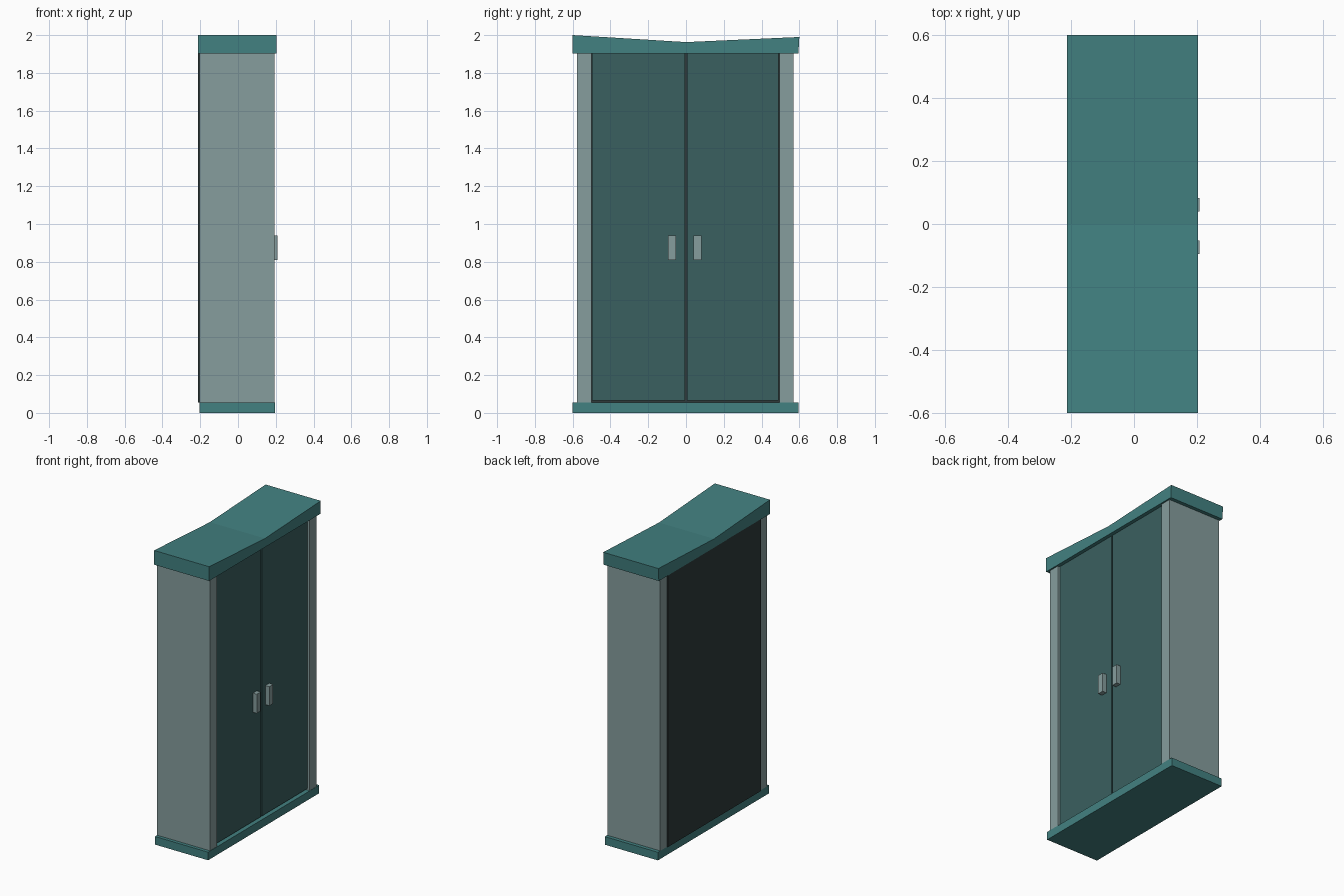
import bpy, bmesh

if "Cube" in bpy.data.objects:
    bpy.data.objects.remove(bpy.data.objects["Cube"])


def material(name, rgb):
    m = bpy.data.materials.new(name)
    m.diffuse_color = (*rgb, 1)
    m.use_nodes = True
    m.node_tree.nodes["Principled BSDF"].inputs["Base Color"].default_value = m.diffuse_color
    return m


teal = material("teal_trim", (0.055, 0.22, 0.22))
grey = material("pale_grey_green", (0.24, 0.34, 0.34))
dark = material("dark_green", (0.042, 0.115, 0.115))
black = material("dark_back", (0.028, 0.042, 0.042))


def extrude_profile(name, profile, x0, x1, mat):
    """Extrude a (y, z) outline along x."""
    bm = bmesh.new()
    face = bm.faces.new([bm.verts.new((x0, y, z)) for y, z in profile])
    ext = bmesh.ops.extrude_face_region(bm, geom=[face])
    moved = [v for v in ext["geom"] if isinstance(v, bmesh.types.BMVert)]
    bmesh.ops.translate(bm, verts=moved, vec=(x1 - x0, 0, 0))
    bmesh.ops.recalc_face_normals(bm, faces=bm.faces)
    mesh = bpy.data.meshes.new(name)
    bm.to_mesh(mesh)
    bm.free()
    mesh.materials.append(mat)
    ob = bpy.data.objects.new(name, mesh)
    bpy.context.collection.objects.link(ob)
    return ob


def box(name, x, y, z, mat):
    outline = [(y[0], z[0]), (y[1], z[0]), (y[1], z[1]), (y[0], z[1])]
    return extrude_profile(name, outline, x[0], x[1], mat)


# Plinth and dipped top
box("base", (-0.205, 0.195), (-0.6, 0.595), (0, 0.055), teal)
extrude_profile("top", [(-0.6, 1.903), (0.595, 1.903), (0.6, 1.99),
                        (0, 1.963), (-0.6, 2.0)], -0.212, 0.203, teal)

# Side walls and back
for side, y in (("left", (-0.577, -0.5)), ("right", (0.495, 0.57))):
    box(side + "_wall", (-0.205, 0.193), y, (0.055, 1.905), grey)
box("back_panel", (-0.212, -0.19), (-0.502, 0.497), (0.055, 1.905), black)

# Doors, slightly recessed, with pull handles
for side, y, hy in (("left", (-0.497, -0.005), (-0.095, -0.053)),
                    ("right", (0.004, 0.491), (0.04, 0.082))):
    box(side + "_door", (0.15, 0.178), y, (0.066, 1.905), dark)
    box(side + "_handle", (0.175, 0.208), hy, (0.81, 0.94), grey)
